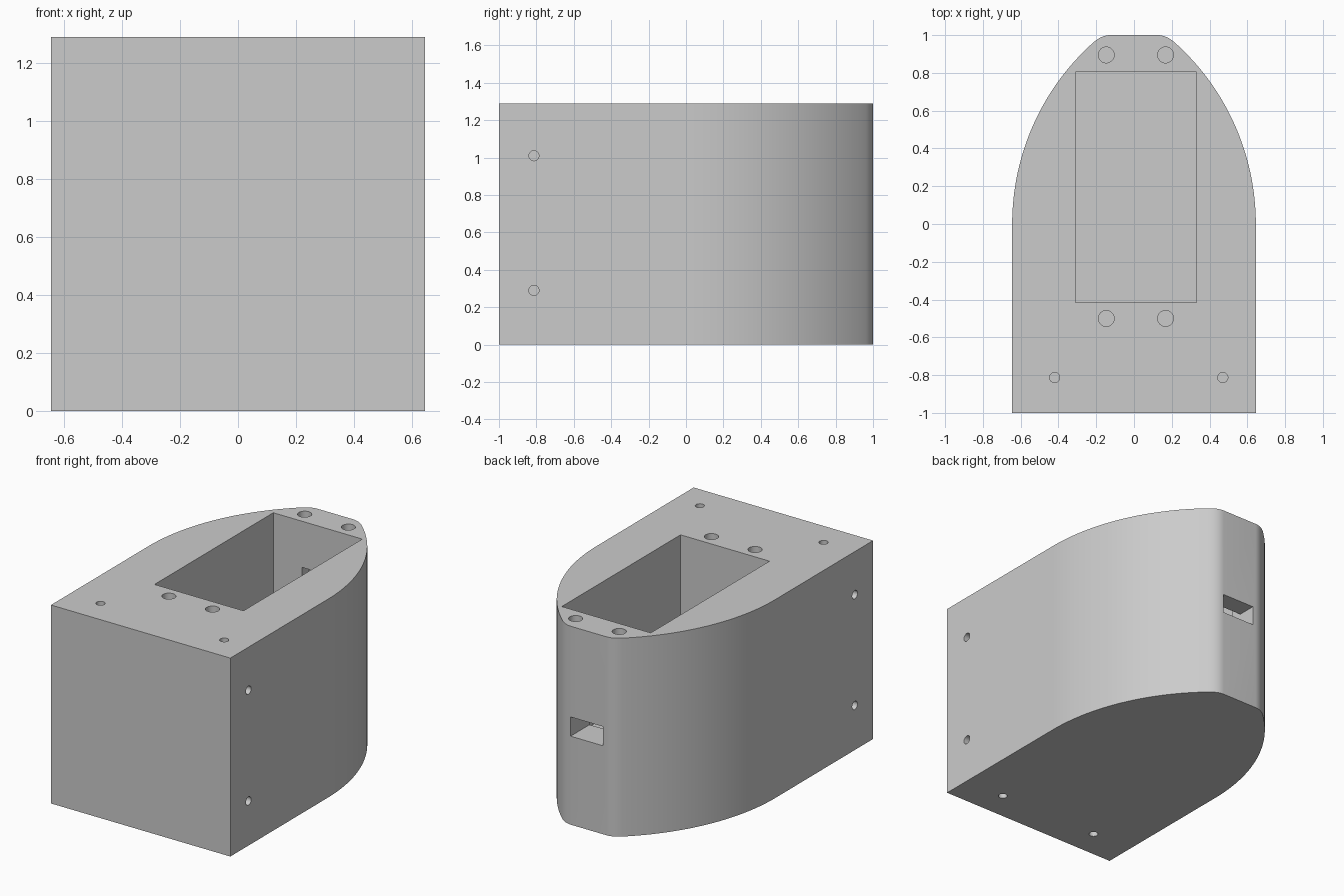
import bpy, bmesh, math
from mathutils import Matrix, Vector

cube = bpy.data.objects.get("Cube")
if cube:
    bpy.data.objects.remove(cube, do_unlink=True)

HALF, HEIGHT = 0.645, 1.29
OFF = 0.01          # sideways offset of the pocket and its screw holes

grey = bpy.data.materials.new("light grey")
grey.use_nodes = True
grey.diffuse_color = (0.6, 0.6, 0.6, 1)
grey.node_tree.nodes["Principled BSDF"].inputs["Base Color"].default_value = (0.6, 0.6, 0.6, 1)


def make_object(name, bm):
    bmesh.ops.recalc_face_normals(bm, faces=bm.faces)
    mesh = bpy.data.meshes.new(name)
    bm.to_mesh(mesh)
    bm.free()
    mesh.materials.append(grey)
    obj = bpy.data.objects.new(name, mesh)
    bpy.context.collection.objects.link(obj)
    return obj


def cut(body, name, bm):
    """Subtract a shape from the body and discard the cutter."""
    cutter = make_object(name, bm)
    cutter.hide_render = True
    mod = body.modifiers.new(name, 'BOOLEAN')
    mod.operation, mod.solver, mod.object = 'DIFFERENCE', 'EXACT', cutter
    bpy.context.view_layer.objects.active = body
    bpy.ops.object.modifier_apply(modifier=mod.name)
    bpy.data.objects.remove(cutter, do_unlink=True)


def cut_box(body, name, low, high):
    low, high = Vector(low), Vector(high)
    bm = bmesh.new()
    bmesh.ops.create_cube(bm, size=1, matrix=Matrix.Translation((low + high) / 2)
                          @ Matrix.Diagonal((*(high - low), 1)))
    cut(body, name, bm)


def cut_hole(body, name, mouth, axis, radius, depth):
    """Blind round hole centred on a surface point."""
    turn = Vector((0, 0, 1)).rotation_difference(Vector(axis)).to_matrix().to_4x4()
    bm = bmesh.new()
    bmesh.ops.create_cone(bm, cap_ends=True, segments=32, radius1=radius, radius2=radius,
                          depth=2 * depth, matrix=Matrix.Translation(mouth) @ turn)
    cut(body, name, bm)


# Body outline: straight sides, pointed-arch sides, rounded corners, flat end
R = 2 * HALF
side = [(HALF, -1)]
end_angle = math.asin(0.962 / R)
for i in range(33):
    a = end_angle * i / 32
    side.append((R * math.cos(a) - HALF, R * math.sin(a)))
p0, p1, p2 = Vector(side[-1]), Vector((0.17, 1)), Vector((0.125, 1))
for i in range(1, 9):
    t = i / 8
    side.append(tuple(p0 * (1 - t) ** 2 + p1 * 2 * t * (1 - t) + p2 * t * t))
outline = side + [(-x, y) for x, y in reversed(side)]

bm = bmesh.new()
base = bm.faces.new([bm.verts.new((x, y, 0)) for x, y in outline])
top = bmesh.ops.extrude_face_region(bm, geom=[base])["geom"]
bmesh.ops.translate(bm, vec=(0, 0, HEIGHT), verts=[v for v in top if isinstance(v, bmesh.types.BMVert)])
if not any(f.normal.z < -0.5 or len(f.verts) > 4 for f in bm.faces):
    bm.faces.new([v for v in bm.verts if v.co.z == 0])
body = make_object("housing_body", bm)

# Pocket, cable groove in its rear wall, and cable slot out of the rear
cut_box(body, "pocket", (OFF - 0.32, -0.415, 0.4), (OFF + 0.32, 0.805, 1.5))
cut_box(body, "cable_groove", (-0.105, 0.7, 0.575), (0.13, 0.88, 0.99))
cut_box(body, "cable_slot", (-0.105, 0.7, 0.575), (0.13, 1.2, 0.7))

# Screw holes around the pocket
for y in (-0.5, 0.895):
    for s in (-1, 1):
        cut_hole(body, "pocket_screw_hole", (OFF + s * 0.157, y, HEIGHT), (0, 0, 1), 0.042, 0.25)

# Small mounting holes near the front: top, bottom and both sides
for s in (-1, 1):
    cut_hole(body, "top_hole", (0.025 + s * 0.445, -0.813, HEIGHT), (0, 0, 1), 0.027, 0.18)
    cut_hole(body, "bottom_hole", (s * 0.36, -0.813, 0), (0, 0, 1), 0.027, 0.18)
    for z in (0.29, 1.01):
        cut_hole(body, "side_hole", (s * HALF, -0.813, z), (1, 0, 0), 0.027, 0.18)

# Smooth the curved walls, keep the edges sharp
bpy.ops.object.select_all(action='DESELECT')
body.select_set(True)
bpy.context.view_layer.objects.active = body
bpy.ops.object.shade_smooth_by_angle(angle=math.radians(30))
